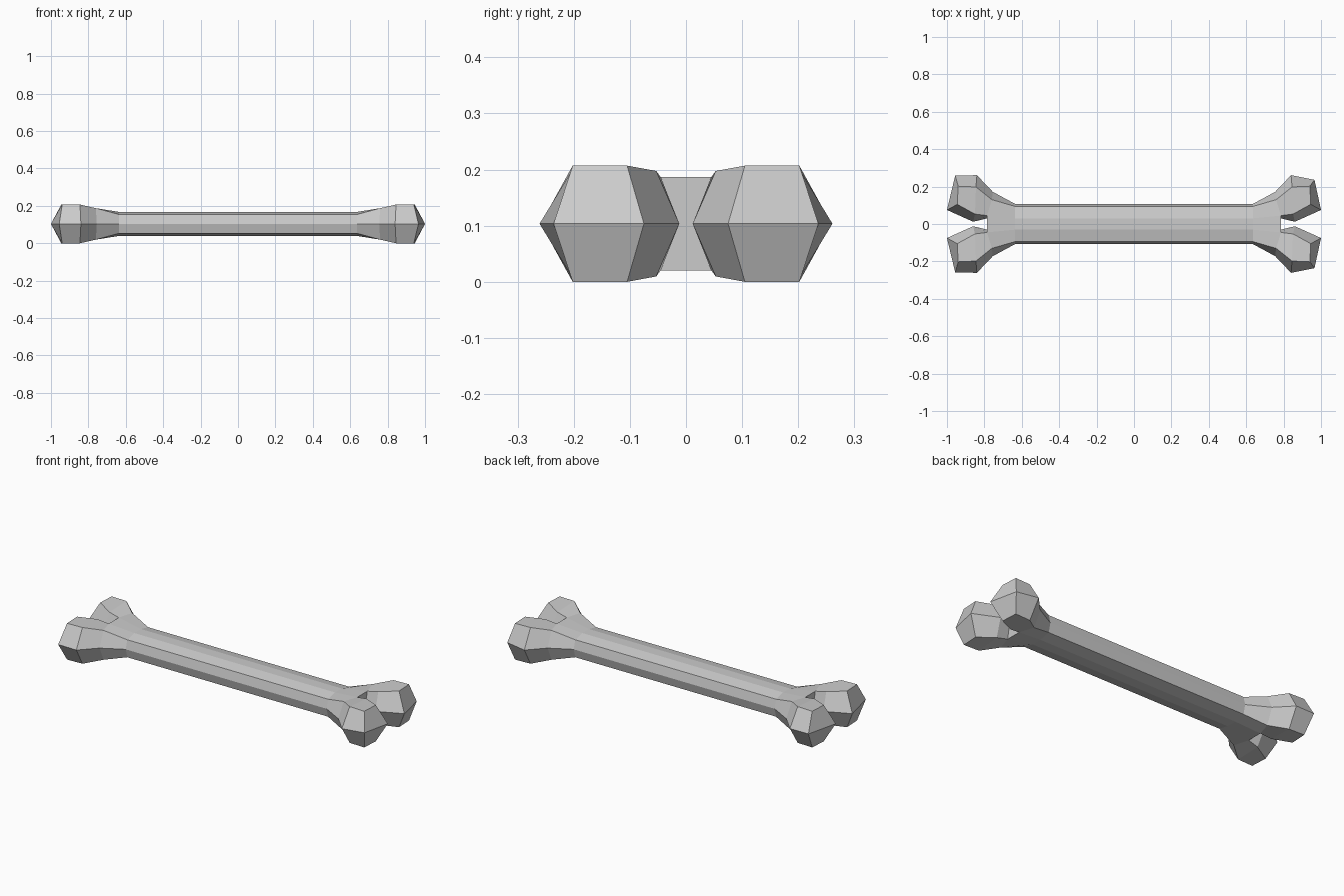
import bpy, bmesh

if "Cube" in bpy.data.objects:
    bpy.data.objects.remove(bpy.data.objects["Cube"])

MID = 0.1035  # height of the horizontal symmetry plane

# Quarter-shell points of one end (x outward, y sideways, z above the mid plane)
POINTS = {
    # shaft middle and shaft end: centre, inner top, outer top, side
    "s0": (0, 0, .064), "s1": (0, .03, .064), "s2": (0, .094, .050), "s3": (0, .107, 0),
    "r0": (.635, 0, .064), "r1": (.635, .03, .064), "r2": (.635, .094, .050), "r3": (.635, .107, 0),
    # neck where the shaft flares, and the web between the two knobs
    "n0": (.786, 0, .083), "n1": (.786, .045, .083), "n2": (.76, .13, .084), "n3": (.755, .172, 0),
    "w0": (.786, 0, 0), "w1": (.786, .03, 0),
    # knob: top four corners, then the wider mid-height four
    "A": (.945, .105, .1035), "B": (.94, .202, .1035), "C": (.845, .198, .1035), "D": (.85, .053, .094),
    "E": (1.0, .075, 0), "F": (.965, .236, 0), "G": (.84, .261, 0), "H": (.86, .012, 0),
}
FACES = [
    "s0 s1 r1 r0", "s1 s2 r2 r1", "s2 s3 r3 r2",      # shaft
    "r0 r1 n1 n0", "r1 r2 n2 n1", "r2 r3 n3 n2",      # flare
    "n0 n1 w1 w0", "n1 D H w1",                       # web and slot side
    "n1 n2 C D", "n2 n3 G C",                         # neck to knob
    "D C B A", "C G F B", "B F E A", "A E H D",       # knob
]

bm = bmesh.new()
for side in (1, -1):
    pts = dict(POINTS)
    if side < 0:
        pts["F"] = (.956, .259, 0)   # left knobs are slightly squarer
    verts = {k: bm.verts.new((side * x, y, z)) for k, (x, y, z) in pts.items()}
    for f in FACES:
        bm.faces.new([verts[k] for k in f.split()])
bmesh.ops.remove_doubles(bm, verts=bm.verts, dist=1e-5)

# Mirror the shell front to back, then top to bottom
for axis in (1, 2):
    copy = bmesh.ops.duplicate(bm, geom=bm.verts[:] + bm.edges[:] + bm.faces[:])["geom"]
    for v in copy:
        if isinstance(v, bmesh.types.BMVert):
            v.co[axis] *= -1
    bmesh.ops.remove_doubles(bm, verts=bm.verts, dist=1e-5)
bmesh.ops.recalc_face_normals(bm, faces=bm.faces)

mesh = bpy.data.meshes.new("bone")
bm.to_mesh(mesh)
bm.free()
bone = bpy.data.objects.new("bone", mesh)
bone.location.z = MID
bpy.context.collection.objects.link(bone)
